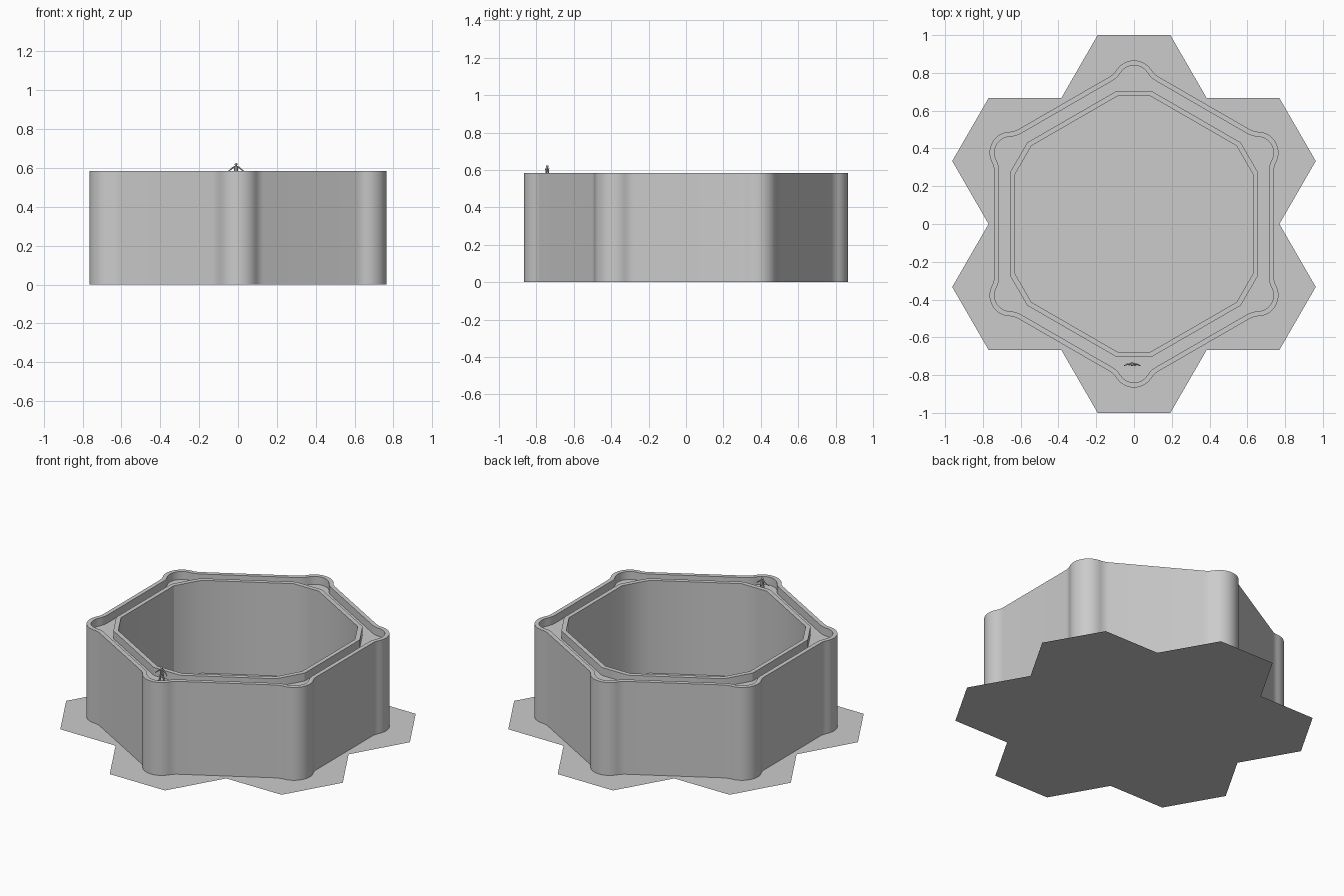
import bpy, bmesh, math
from mathutils import Vector, Matrix

if "Cube" in bpy.data.objects:
    bpy.data.objects.remove(bpy.data.objects["Cube"])

TOP, WALK = 0.585, 0.535          # wall top, walkway level

stone = bpy.data.materials.new("light grey")
stone.diffuse_color = (0.6, 0.6, 0.6, 1)
stone.use_nodes = True
stone.node_tree.nodes["Principled BSDF"].inputs["Base Color"].default_value = stone.diffuse_color


def finish(bm, name, smooth=True):
    bmesh.ops.recalc_face_normals(bm, faces=bm.faces)
    me = bpy.data.meshes.new(name)
    bm.to_mesh(me)
    bm.free()
    ob = bpy.data.objects.new(name, me)
    bpy.context.collection.objects.link(ob)
    me.materials.append(stone)
    if smooth:
        bpy.ops.object.select_all(action='DESELECT')
        ob.select_set(True)
        bpy.context.view_layer.objects.active = ob
        bpy.ops.object.shade_smooth_by_angle(angle=math.radians(30))
    return ob


def six_fold(corner):
    """Repeat a corner profile (pointing along +y, left to right) six times, clockwise."""
    pts = []
    for k in range(6):
        rot = Matrix.Rotation(-k * math.pi / 3, 2)
        pts += [rot @ Vector(p) for p in corner]
    return pts


def bastion_corner(offset):
    """Round corner bulge that blends into the straight walls through fillets."""
    a30, c = math.radians(30), 0.756
    R, rf, d = 0.11 - offset, 0.11 + offset, 0.74 - offset - 0.756 * math.cos(math.radians(30))
    t = math.sqrt((R + rf) ** 2 - (d + rf) ** 2)
    th = a30 + math.atan2(t, d + rf)
    half = []
    for i in range(9):                       # bulge
        a = th * i / 8
        half.append((R * math.sin(a), c + R * math.cos(a)))
    fx, fy = (R + rf) * math.sin(th), c + (R + rf) * math.cos(th)
    for i in range(1, 6):                    # fillet
        a = th + (a30 - th) * i / 5
        half.append((fx - rf * math.sin(a), fy - rf * math.cos(a)))
    return [(-x, y) for x, y in reversed(half[1:])] + half


def chamfer_corner(apothem, cut):
    w = (apothem / math.cos(math.pi / 6) - cut) * math.sqrt(3)
    return [(-w, cut), (w, cut)]


def ring(name, outer, inner, z0, z1):
    bm = bmesh.new()
    loops = [[bm.verts.new((p.x, p.y, z)) for p in prof]
             for prof, z in ((outer, z0), (outer, z1), (inner, z1), (inner, z0))]
    n = len(outer)
    for j in range(4):
        a, b = loops[j], loops[(j + 1) % 4]
        for i in range(n):
            k = (i + 1) % n
            bm.faces.new((a[i], a[k], b[k], b[i]))
    return finish(bm, name)


# Ground: seven flat hexagonal tiles
s = 1 / 3
r = s / math.cos(math.pi / 6)
centres = [(0, 0)] + [(2 * s * math.cos(math.radians(30 + 60 * k)),
                       2 * s * math.sin(math.radians(30 + 60 * k))) for k in range(6)]
for n, (cx, cy) in enumerate(centres):
    bm = bmesh.new()
    f = bm.faces.new([bm.verts.new((cx + r * math.cos(k * math.pi / 3),
                                    cy + r * math.sin(k * math.pi / 3), 0)) for k in range(6)])
    me_ob = finish(bm, f"ground_tile_{n}", smooth=False)
    if me_ob.data.polygons[0].normal.z < 0:
        me_ob.data.flip_normals()

# Outer wall with rounded corner bulges, inner wall with chamfered corners
outer_in = six_fold(bastion_corner(0.026))
inner_out = six_fold(chamfer_corner(0.656, 0.705))
ring("outer_wall", six_fold(bastion_corner(0)), outer_in, 0.001, TOP)
ring("inner_wall", inner_out, six_fold(chamfer_corner(0.63, 0.677)), 0.001, TOP)

# Walkway between the walls, slightly below the rim
bm = bmesh.new()
for prof in (outer_in, inner_out):
    vs = [bm.verts.new((p.x, p.y, WALK)) for p in prof]
    for i in range(len(vs)):
        bm.edges.new((vs[i], vs[(i + 1) % len(vs)]))
bmesh.ops.triangle_fill(bm, edges=bm.edges[:], use_beauty=True)
walk = finish(bm, "walkway", smooth=False)
if walk.data.polygons[0].normal.z < 0:
    walk.data.flip_normals()

# Tiny guard standing on the walkway, arms held out
bm = bmesh.new()
base = Vector((-0.01, -0.742, WALK))


def limb(p, q, r1, r2):
    p, q = base + Vector(p), base + Vector(q)
    m = Matrix.Translation((p + q) / 2) @ (q - p).to_track_quat('Z', 'Y').to_matrix().to_4x4()
    bmesh.ops.create_cone(bm, cap_ends=True, segments=8, radius1=r1, radius2=r2,
                          depth=(q - p).length, matrix=m)


for sx in (-1, 1):
    limb((sx * 0.015, 0, 0.003), (sx * 0.007, 0, 0.046), 0.004, 0.006)      # leg
    limb((sx * 0.015, 0.003, 0.002), (sx * 0.017, -0.01, 0.002), 0.003, 0.003)  # foot
    limb((sx * 0.01, 0, 0.071), (sx * 0.027, -0.001, 0.058), 0.0042, 0.0035)  # upper arm
    limb((sx * 0.027, -0.001, 0.058), (sx * 0.042, -0.008, 0.046), 0.0035, 0.0025)
limb((0, 0, 0.042), (0, 0, 0.074), 0.009, 0.011)                            # torso
limb((0, 0, 0.072), (0, 0, 0.08), 0.004, 0.004)                             # neck
bmesh.ops.create_uvsphere(bm, u_segments=10, v_segments=8, radius=0.0075,
                          matrix=Matrix.Translation(base + Vector((0, 0, 0.083))))
finish(bm, "guard_figure")
